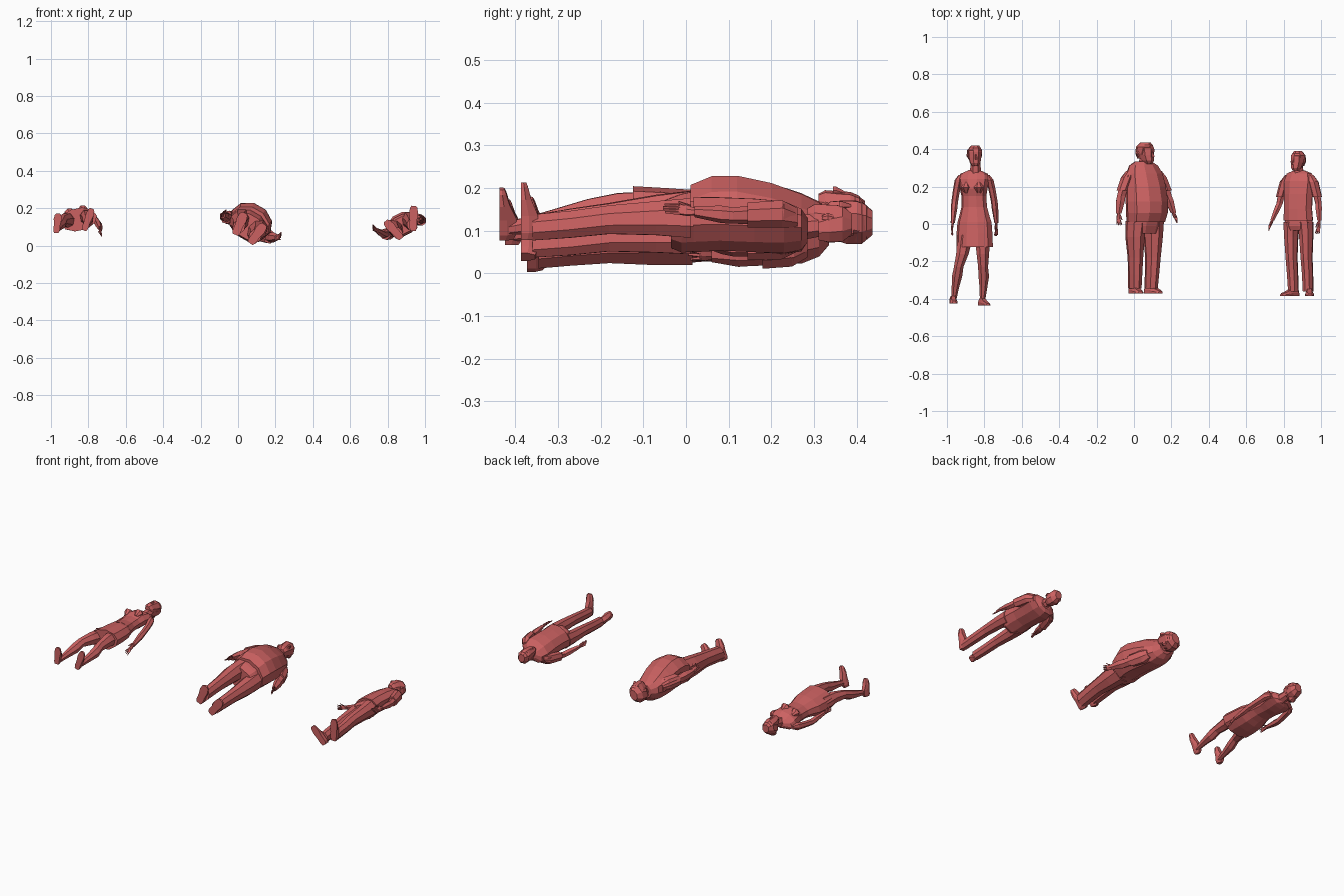
import bpy, bmesh, math
from mathutils import Vector

mat = bpy.data.materials.new("red")
mat.diffuse_color = (0.6, 0.12, 0.12, 1)
frame = {}  # placement of the figure being built


def skin(name, rings):
    """Join equal-length point rings into a closed flat-faced skin."""
    bm = bmesh.new()
    vs = [[bm.verts.new(p) for p in r] for r in rings]
    n = len(vs[0])
    for a, b in zip(vs, vs[1:]):
        for i in range(n):
            j = (i + 1) % n
            bm.faces.new((a[i], a[j], b[j], b[i]))
    bm.faces.new(vs[0])
    bm.faces.new(vs[-1])
    bmesh.ops.recalc_face_normals(bm, faces=bm.faces[:])
    me = bpy.data.meshes.new(name)
    bm.to_mesh(me)
    bm.free()
    me.materials.append(mat)
    ob = bpy.data.objects.new(frame["who"] + "_" + name, me)
    ob.location = (frame["x"], 0, frame["z"])
    ob.rotation_euler = (0, math.radians(frame["turn"]), 0)
    bpy.context.collection.objects.link(ob)
    return ob


def loft(name, secs, n=8):
    """Sections along the body: (y, x, z, half width, half depth)."""
    rings = []
    for y, x, z, rx, rz in secs:
        rings.append([(x + rx * math.cos(2 * math.pi * k / n), y,
                       z + rz * math.sin(2 * math.pi * k / n)) for k in range(n)])
    return skin(name, rings)


def foot(name, heel, toe, sole, wide, high):
    """Shoe from heel to toe, both (x, z)."""
    h, t = Vector(heel), Vector(toe)
    d = (t - h).normalized()
    s = Vector((d.y, -d.x))
    rings = []
    for f, w, k in ((0, .6, .8), (.12, .85, 1), (.42, .85, 1), (.7, 1.05, .6), (.92, .85, .4), (1, .5, .3)):
        c = h.lerp(t, f)
        ring = []
        for e, up in ((-1, 0), (1, 0), (1, .45), (.55, 1), (-.55, 1), (-1, .45)):
            p = c + s * e * w * wide
            ring.append((p.x, sole + up * k * high, p.y))
        rings.append(ring)
    skin(name, rings)


def hand(name, wrist, tip, side, size):
    """Palm, four fingers and a thumb, hanging from wrist towards tip."""
    w, t = Vector(wrist), Vector(tip)
    m = w.lerp(t, .5)
    loft(name + "_palm", [(w.y, w.x, w.z, size * .6, size * .8),
                          (w.lerp(t, .25).y, w.lerp(t, .25).x, w.lerp(t, .25).z, size * .6, size * 1.2),
                          (m.y, m.x, m.z, size * .4, size * 1.15)], 6)
    for i in range(4):
        z = (i - 1.5) * size * .55
        loft(f"{name}_finger_{i}", [(m.y + .004, m.x, m.z + z, .005, .005),
                                    (t.y + abs(i - 1.6) * .004, t.x - side * .004 * i, t.z + z * 1.3, .0025, .003)], 4)
    loft(name + "_thumb", [(w.y - .008, w.x, w.z + size, .006, .006),
                           (m.y, m.x - side * .006, m.z + size * 1.9, .003, .003)], 4)


def arm(name, side, pts, radii, size, sleeve):
    """Arm through shoulder, elbow, wrist and fingertip, with optional sleeve."""
    s, e, w, t = [Vector(p) for p in pts]
    a, b, c = radii
    mid = s.lerp(e, .5)
    fore = e.lerp(w, .3)
    loft(name, [(s.y + .012, s.x - side * .012, s.z, a * .55, a * .6), (s.y - .015, s.x, s.z, a, a * 1.1),
                (mid.y, mid.x, mid.z, (a + b) / 2, (a + b) / 2), (e.y, e.x, e.z, b, b),
                (fore.y, fore.x, fore.z, b, b * 1.1), (w.y, w.x, w.z, c, c * 1.1)], 6)
    if sleeve:
        q = s.lerp(e, .75)
        loft(name + "_sleeve", [(s.y + .016, s.x - side * .02, s.z, a * .7, a * .9),
                                (s.y - .02, s.x, s.z, a * 1.05, a * 1.25),
                                (q.y, q.x, q.z, a, a * 1.15)], 7)
    hand(name + "_hand", w, t, side, size)


def head(y0, y1, x, z, rx, rz, look, hair=1.0):
    """Head with jaw, brow, hair and a nose pointing sideways by look."""
    h = y1 - y0
    at = lambda f: y0 + f * h
    loft("head", [(at(0), x + look * .3, z + .018, rx * .45, rz * .45), (at(.15), x + look * .2, z + .012, rx * .75, rz * .8),
                  (at(.42), x, z + .004, rx * .93, rz * .95), (at(.7), x, z, rx, rz),
                  (at(.9), x, z - .003, rx * .82, rz * .85), (at(1), x, z - .004, rx * .4, rz * .45)], 8)
    loft("hair", [(at(.25), x - look * .4, z - .014, rx * .7, rz * .75), (at(.5), x - look * .4, z - .012, rx * 1.04 * hair, rz * .92),
                  (at(.8), x - look * .2, z - .005, rx * 1.06, rz * 1.02), (at(1.02), x, z - .004, rx * .6, rz * .6)], 8)
    nx, nz = x + look, z + rz * .95
    loft("nose", [(at(.32), nx, nz, .008, .012), (at(.38), nx, nz + .001, .007, .011), (at(.58), x + look * .7, nz - .004, .003, .005)], 4)
    loft("neck", [(y0 - .05, x, z - .018, rx * .85, rz * .75), (y0 + .04, x, z - .006, rx * .65, rz * .6)], 7)


# --- woman in a skirt, walking pose ---
frame.update(who="woman", x=-.857, z=.143, turn=-12)
head(.31, .417, .008, .004, .038, .043, .016, 1.08)
loft("hair_bun", [(.335, -.008, -.042, .01, .01), (.355, -.008, -.044, .024, .018), (.385, -.006, -.04, .01, .01)], 6)
loft("torso", [(.288, 0, -.016, .03, .024), (.268, 0, -.012, .076, .034), (.24, 0, -.004, .083, .046),
               (.19, 0, 0, .076, .052), (.15, 0, -.004, .068, .044), (.09, .002, -.004, .07, .042),
               (.03, .003, -.004, .086, .052)], 10)
for s in (-1, 1):
    loft("bust", [(.225, s * .034, .03, .01, .01), (.195, s * .036, .04, .028, .026), (.165, s * .034, .032, .012, .01)], 7)
loft("skirt", [(.065, .002, -.004, .074, .045), (.01, .003, -.006, .093, .056), (-.05, .003, -.006, .098, .06),
               (-.124, .004, -.004, .1, .062)], 10)
arm("left_arm", -1, [(-.086, .25, -.014), (-.108, .12, -.02), (-.115, .005, -.002), (-.122, -.062, .005)], (.021, .018, .011), .011, False)
arm("right_arm", 1, [(.084, .25, -.016), (.102, .12, -.05), (.107, .005, -.08), (.105, -.066, -.105)], (.021, .018, .011), .011, False)
loft("left_leg", [(-.06, -.046, -.002, .043, .046), (-.16, -.06, .008, .034, .038), (-.23, -.08, .01, .026, .028),
                  (-.28, -.092, -.006, .028, .031), (-.34, -.104, -.018, .02, .023), (-.405, -.114, -.03, .013, .016)], 7)
loft("right_leg", [(-.06, .048, -.002, .043, .046), (-.16, .05, .0, .034, .038), (-.23, .05, -.006, .027, .029),
                   (-.28, .05, -.024, .029, .032), (-.34, .046, -.034, .021, .024), (-.415, .038, -.046, .014, .017)], 7)
foot("left_shoe", (-.128, -.05), (-.096, .05), -.424, .02, .04)
foot("right_shoe", (.02, -.068), (.086, .038), -.437, .02, .04)

# --- heavy man with a round belly ---
frame.update(who="heavy_man", x=.06, z=.112, turn=30)
head(.322, .434, -.002, .01, .043, .054, .016)
for s in (-1, 1):
    loft("ear", [(.36, s * .042 - .004, .004, .004, .006), (.375, s * .047 - .004, .004, .006, .012), (.392, s * .043 - .004, .004, .004, .008)], 5)
loft("torso", [(.335, -.006, -.01, .045, .04), (.312, -.004, -.012, .086, .058), (.27, 0, -.008, .106, .078),
               (.2, 0, .006, .114, .093), (.12, 0, .018, .12, .1), (.06, 0, .018, .118, .099), (.01, 0, .006, .11, .088)], 10)
loft("hips", [(.04, 0, 0, .106, .082), (-.01, 0, -.008, .104, .078), (-.05, 0, -.012, .092, .066)], 10)
arm("left_arm", -1, [(-.1, .268, -.018), (-.132, .15, -.028), (-.148, .055, -.028), (-.158, -.01, -.012)], (.032, .026, .016), .014, True)
arm("right_arm", 1, [(.1, .268, -.01), (.138, .15, -.0), (.165, .06, .016), (.184, .004, .03)], (.032, .026, .016), .014, True)
for s in (-1, 1):
    side = "left" if s < 0 else "right"
    loft(side + "_trouser", [(.015, s * .053, -.006, .054, .068), (-.07, s * .056, -.012, .05, .06),
                             (-.18, .004 + s * .054, -.018, .04, .048), (-.27, .006 + s * .052, -.028, .036, .046),
                             (-.345, .008 + s * .05, -.038, .033, .044)], 8)
    foot(side + "_shoe", (.008 + s * .046, -.084), (.008 + s * .062, .042), -.372, .026, .045)

# --- slim man with splayed feet ---
frame.update(who="slim_man", x=.878, z=.114, turn=-27)
head(.285, .387, 0, .006, .036, .045, -.006)
for s in (-1, 1):
    loft("ear", [(.318, s * .035, .0, .004, .005), (.332, s * .04, .0, .005, .01), (.346, s * .036, .0, .003, .007)], 5)
loft("torso", [(.285, 0, -.014, .034, .028), (.27, 0, -.014, .076, .042), (.23, 0, -.008, .088, .056),
               (.16, 0, -.002, .084, .06), (.08, 0, .002, .082, .06), (.018, 0, 0, .087, .062)], 10)
loft("hips", [(.04, 0, -.004, .08, .055), (-.01, 0, -.006, .083, .057), (-.035, 0, -.006, .074, .046)], 10)
arm("left_arm", -1, [(-.084, .245, -.012), (-.114, .11, -.004), (-.138, .02, .034), (-.154, -.038, .056)], (.027, .019, .012), .012, True)
arm("right_arm", 1, [(.084, .245, -.014), (.106, .11, -.03), (.114, .02, -.024), (.114, -.056, -.012)], (.027, .019, .012), .012, True)
for s in (-1, 1):
    side = "left" if s < 0 else "right"
    loft(side + "_trouser", [(.01, s * .042, -.004, .043, .052), (-.07, s * .045, -.006, .038, .044),
                             (-.18, s * .045, -.01, .032, .037), (-.27, s * .045, -.022, .03, .035),
                             (-.36, s * .044, -.03, .028, .034)], 8)
foot("left_shoe", (-.038, -.066), (-.072, .056), -.386, .023, .04)
foot("right_shoe", (.036, -.058), (.1, .06), -.386, .023, .04)
